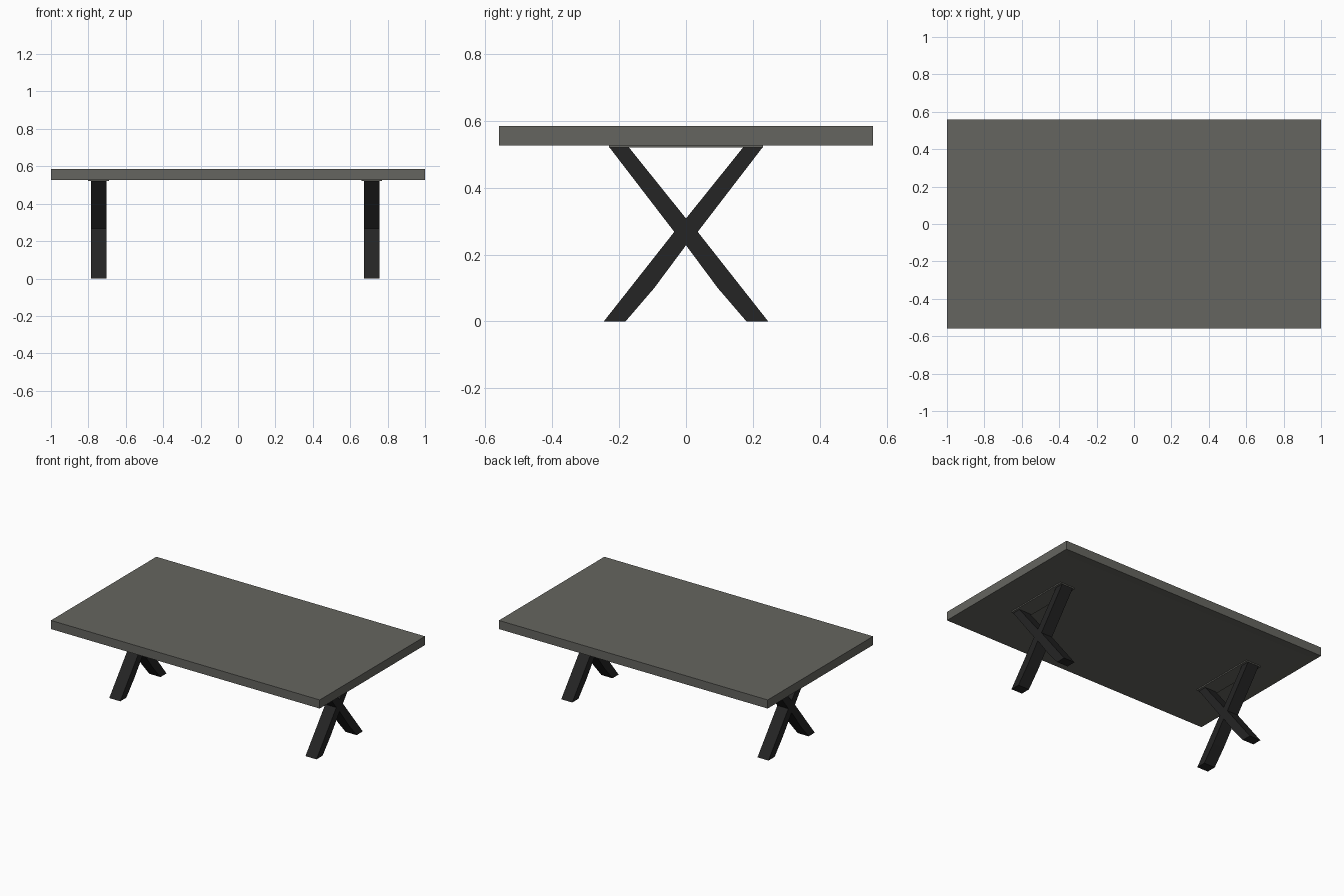
import bpy, bmesh
from mathutils import Vector

if "Cube" in bpy.data.objects:
    bpy.data.objects.remove(bpy.data.objects["Cube"])


def material(name, color):
    m = bpy.data.materials.new(name)
    m.diffuse_color = (*color, 1)
    m.use_nodes = True
    m.node_tree.nodes["Principled BSDF"].inputs["Base Color"].default_value = m.diffuse_color
    return m


wood = material("grey_wood", (0.13, 0.13, 0.115))
metal = material("black_metal", (0.018, 0.018, 0.018))


def finish(bm, name, mat):
    bmesh.ops.recalc_face_normals(bm, faces=bm.faces)
    me = bpy.data.meshes.new(name)
    bm.to_mesh(me)
    bm.free()
    me.materials.append(mat)
    ob = bpy.data.objects.new(name, me)
    bpy.context.collection.objects.link(ob)
    return ob


def box(name, lo, hi, mat, panel=None):
    bm = bmesh.new()
    bmesh.ops.create_cube(bm, size=1)
    lo, hi = Vector(lo), Vector(hi)
    for v in bm.verts:
        v.co = Vector([(lo[i] + hi[i]) / 2 + v.co[i] * (hi[i] - lo[i]) for i in range(3)])
    if panel:  # shallow inset panel on the underside
        bm.normal_update()
        under = [f for f in bm.faces if f.normal.z < -0.9]
        bmesh.ops.inset_region(bm, faces=under, thickness=panel[0])
        for v in under[0].verts:
            v.co.z += panel[1]
    return finish(bm, name, mat)


# Right half of the X-shaped side outline (y, z), from top notch to bottom notch
half = [(0.0, 0.308), (0.172, 0.522), (0.23, 0.522), (0.035, 0.268),
        (0.246, 0.0), (0.181, 0.0), (0.095, 0.1), (0.0, 0.228)]
outline = half + [(-y, z) for y, z in reversed(half[1:-1])]


def cross_leg(name, x0, x1):
    bm = bmesh.new()
    face = bm.faces.new([bm.verts.new((x0, y, z)) for y, z in outline])
    res = bmesh.ops.extrude_face_region(bm, geom=[face], use_keep_orig=True)
    verts = [g for g in res["geom"] if isinstance(g, bmesh.types.BMVert)]
    bmesh.ops.translate(bm, verts=verts, vec=(x1 - x0, 0, 0))
    return finish(bm, name, metal)


# Table top slab
box("table_top", (-1, -0.56, 0.527), (1, 0.56, 0.585), wood, (0.08, 0.002))

# Crossed legs with thin mounting plates
for side, x in (("left", -0.745), ("right", 0.715)):
    cross_leg(side + "_cross_leg", x - 0.041, x + 0.041)
    box(side + "_mounting_plate", (x - 0.056, -0.23, 0.521), (x + 0.056, 0.23, 0.53), wood)
